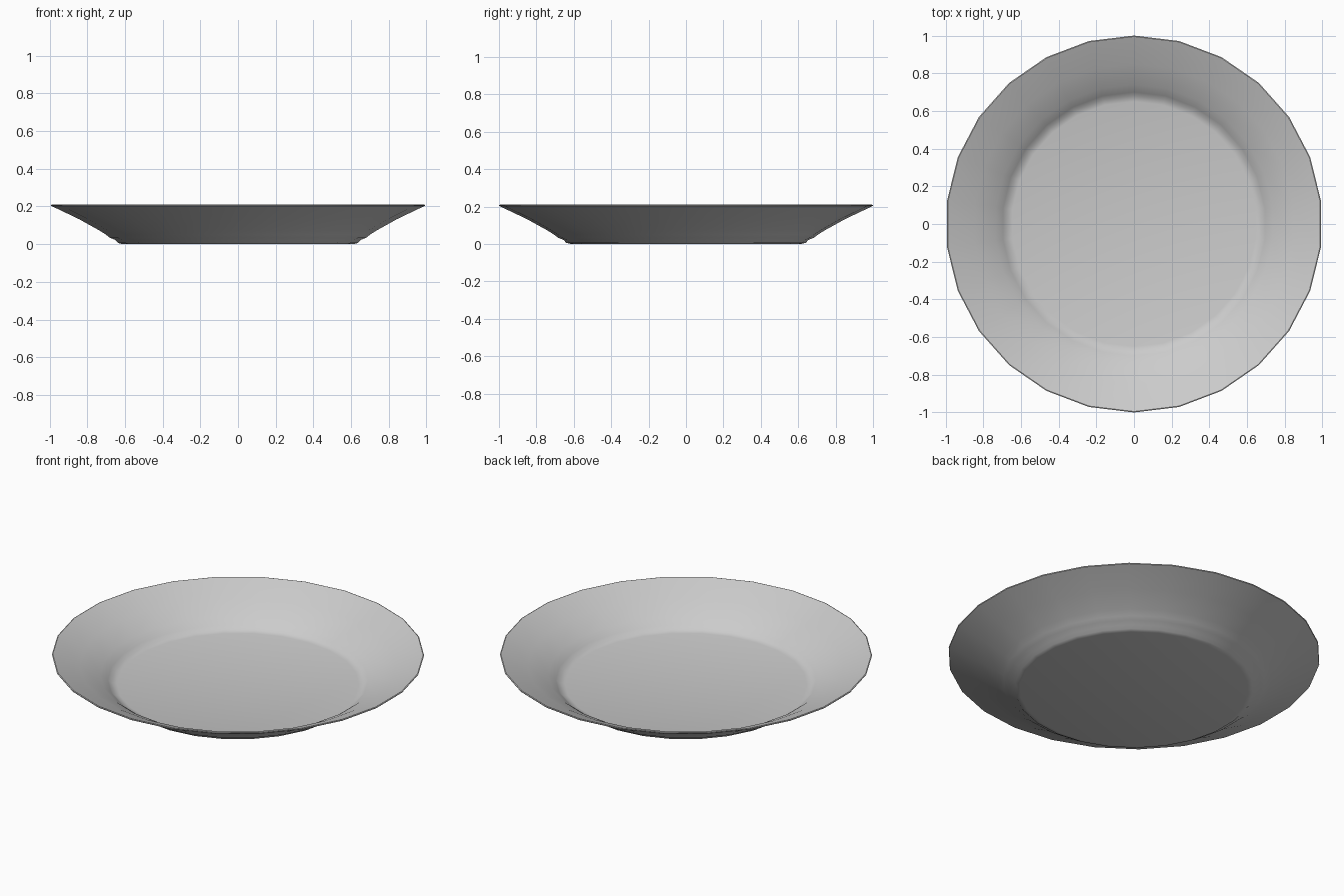
import bpy, bmesh, math

if "Cube" in bpy.data.objects:
    bpy.data.objects.remove(bpy.data.objects["Cube"])

SIDES = 26

# (radius, height) from underside centre, round the rim, to the inner floor
PROFILE = [
    (0.615, 0.0), (0.64, 0.006), (0.655, 0.022), (0.685, 0.034),
    (0.705, 0.05), (0.74, 0.072), (0.85, 0.133), (0.998, 0.203),
    (1.0, 0.208), (0.995, 0.21),
    (0.85, 0.148), (0.74, 0.09), (0.70, 0.06), (0.68, 0.042), (0.65, 0.035),
]


def ring(bm, r, z):
    verts = []
    for i in range(SIDES):
        a = math.pi / 2 + 2 * math.pi * i / SIDES
        verts.append(bm.verts.new((r * math.cos(a), r * math.sin(a), z)))
    return verts


# plate: lathe the profile and close foot and floor with flat discs
bm = bmesh.new()
rings = [ring(bm, r, z) for r, z in PROFILE]
for a, b in zip(rings, rings[1:]):
    for i in range(SIDES):
        j = (i + 1) % SIDES
        bm.faces.new((a[i], a[j], b[j], b[i]))
bm.faces.new(rings[0][::-1])
bm.faces.new(rings[-1])
bmesh.ops.recalc_face_normals(bm, faces=bm.faces)

mesh = bpy.data.meshes.new("plate")
bm.to_mesh(mesh)
bm.free()
plate = bpy.data.objects.new("plate", mesh)
bpy.context.collection.objects.link(plate)
bpy.context.view_layer.objects.active = plate
plate.select_set(True)
bpy.ops.object.shade_smooth_by_angle(angle=math.radians(40))
